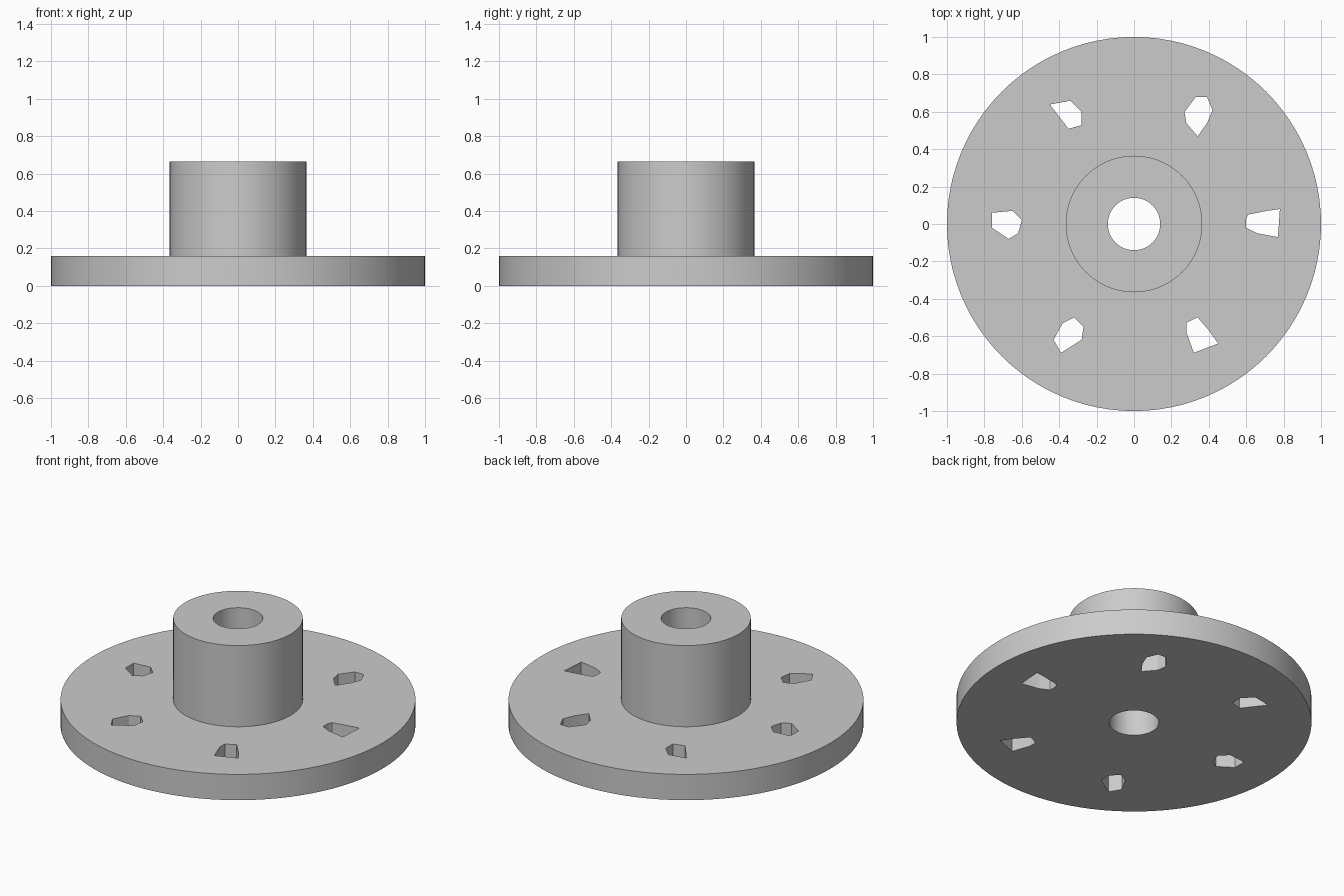
import bpy
import bmesh
from math import cos, sin, pi, radians

if "Cube" in bpy.data.objects:
    bpy.data.objects.remove(bpy.data.objects["Cube"])

# Single grey metal
GREY = (0.6, 0.6, 0.6, 1)
metal = bpy.data.materials.new("grey metal")
metal.use_nodes = True
metal.diffuse_color = GREY
metal.node_tree.nodes["Principled BSDF"].inputs["Base Color"].default_value = GREY


def make_object(name, bm):
    bmesh.ops.recalc_face_normals(bm, faces=bm.faces)
    mesh = bpy.data.meshes.new(name)
    bm.to_mesh(mesh)
    bm.free()
    mesh.materials.append(metal)
    obj = bpy.data.objects.new(name, mesh)
    bpy.context.collection.objects.link(obj)
    return obj


def lathe(name, profile, segments):
    """Revolve a closed (radius, height) profile around the z axis."""
    bm = bmesh.new()
    rings = []
    for i in range(segments):
        a = 2 * pi * i / segments
        rings.append([bm.verts.new((r * cos(a), r * sin(a), z)) for r, z in profile])
    count = len(profile)
    for i in range(segments):
        here, there = rings[i], rings[(i + 1) % segments]
        for j in range(count):
            k = (j + 1) % count
            bm.faces.new((here[j], there[j], there[k], here[k]))
    return make_object(name, bm)


def prism(name, outline, bottom, top):
    """Extrude a flat outline between two heights."""
    bm = bmesh.new()
    base = bm.faces.new([bm.verts.new((x, y, bottom)) for x, y in outline])
    grown = bmesh.ops.extrude_face_region(bm, geom=[base])["geom"]
    verts = [v for v in grown if isinstance(v, bmesh.types.BMVert)]
    bmesh.ops.translate(bm, verts=verts, vec=(0, 0, top - bottom))
    return make_object(name, bm)


# Flange, hub and bore as one turned body
BORE, HUB, RIM = 0.14, 0.365, 1.0
THICK, HEIGHT = 0.16, 0.665
flange = lathe("hub_flange", [(BORE, 0), (RIM, 0), (RIM, THICK), (HUB, THICK),
                              (HUB, HEIGHT), (BORE, HEIGHT)], 96)

# Rough bolt holes: outlines in hundredths, relative to each hole centre
PITCH = 0.68
outlines = [
    [(-8, 3), (-7, 5), (3, 7), (10, 8), (9, -7), (-2, -5), (-8, -2)],
    [(-1, 9), (5, 9), (8, 2), (5, -5), (0, -12), (-6, -5), (-7, 1)],
    [(-11, 5), (0, 7), (6, 1), (6, -6), (-1, -8)],
    [(-8, 6), (3, 7), (8, 2), (6, -5), (1, -8), (-8, -2)],
    [(2, 9), (7, 4), (6, -3), (-5, -10), (-9, -3), (-4, 6)],
    [(0, 9), (6, 2), (11, -5), (-2, -10), (-6, 1), (-6, 6)],
]
bpy.context.view_layer.objects.active = flange
for i, outline in enumerate(outlines):
    a = i * pi / 3
    points = [(PITCH * cos(a) + x / 100, PITCH * sin(a) + y / 100) for x, y in outline]
    cutter = prism("bolt_hole_cutter", points, -0.1, THICK + 0.1)
    cutter.hide_render = True
    cut = flange.modifiers.new("bolt_hole", "BOOLEAN")
    cut.operation = "DIFFERENCE"
    cut.solver = "EXACT"
    cut.object = cutter
    bpy.ops.object.modifier_apply(modifier=cut.name)
    bpy.data.objects.remove(cutter)

# Smooth round walls, sharp rims
bpy.ops.object.select_all(action="DESELECT")
flange.select_set(True)
bpy.ops.object.shade_smooth_by_angle(angle=radians(30))
